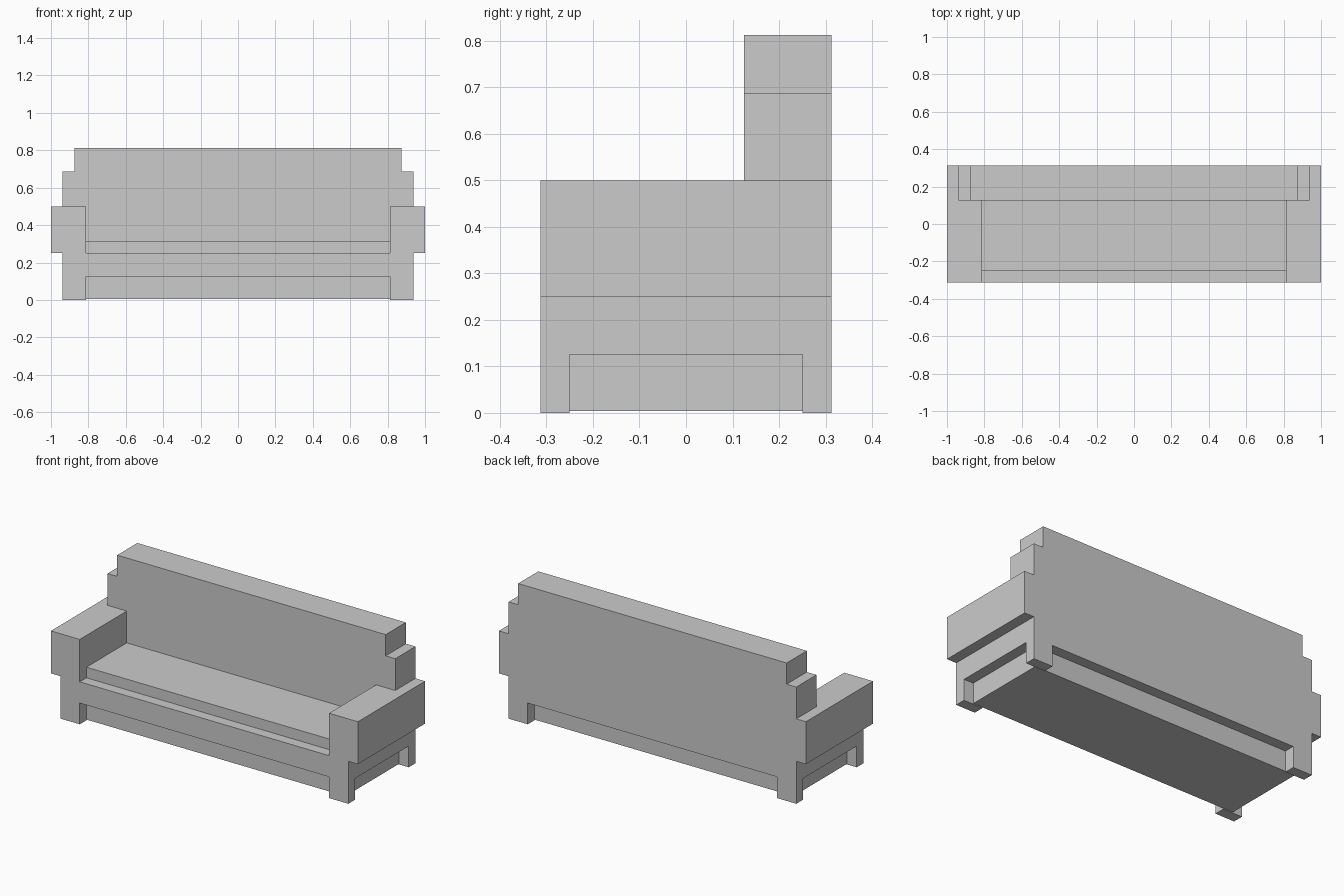
import bpy, bmesh

if "Cube" in bpy.data.objects:
    bpy.data.objects.remove(bpy.data.objects["Cube"])


def prism(name, half_profile, y0, y1):
    """Extrude a left-right symmetric outline (x, z), listed bottom to top, along y."""
    outline = half_profile + [(-x, z) for x, z in reversed(half_profile)]
    bm = bmesh.new()
    face = bm.faces.new([bm.verts.new((x, y0, z)) for x, z in outline])
    new = bmesh.ops.extrude_face_region(bm, geom=[face])["geom"]
    verts = [v for v in new if isinstance(v, bmesh.types.BMVert)]
    bmesh.ops.translate(bm, verts=verts, vec=(0, y1 - y0, 0))
    bmesh.ops.recalc_face_normals(bm, faces=bm.faces)
    mesh = bpy.data.meshes.new(name)
    bm.to_mesh(mesh)
    bm.free()
    obj = bpy.data.objects.new(name, mesh)
    bpy.context.collection.objects.link(obj)
    return obj


def box(name, x, y, z):
    """Box from (min, max) pairs."""
    half = (x[1] - x[0]) / 2
    obj = prism(name, [(half, z[0]), (half, z[1])], *y)
    obj.location.x = (x[0] + x[1]) / 2
    return obj


D = 0.3125  # half depth

# Base frame and the recessed plinth beneath it
box("base_frame", (-0.9375, 0.9375), (-D, D), (0.125, 0.25))
box("plinth", (-0.875, 0.875), (-0.25, 0.25), (0.004, 0.125))

# Seat cushion
box("seat", (-0.8125, 0.8125), (-0.25, 0.125), (0.25, 0.3125))

# Stepped backrest, fitted between and above the arms
prism("backrest", [(0.8125, 0.25), (0.8125, 0.5), (0.9375, 0.5), (0.9375, 0.6875),
                   (0.875, 0.6875), (0.875, 0.8125)], 0.125, D)

# Arms and corner legs
for side, s in (("left", -1), ("right", 1)):
    box(side + "_arm", sorted((s * 0.8125, s)), (-D, D), (0.25, 0.5))
    for end, e in (("front", -1), ("back", 1)):
        box(f"{end}_{side}_leg", sorted((s * 0.8125, s * 0.9375)),
            sorted((e * 0.25, e * D)), (0, 0.125))
